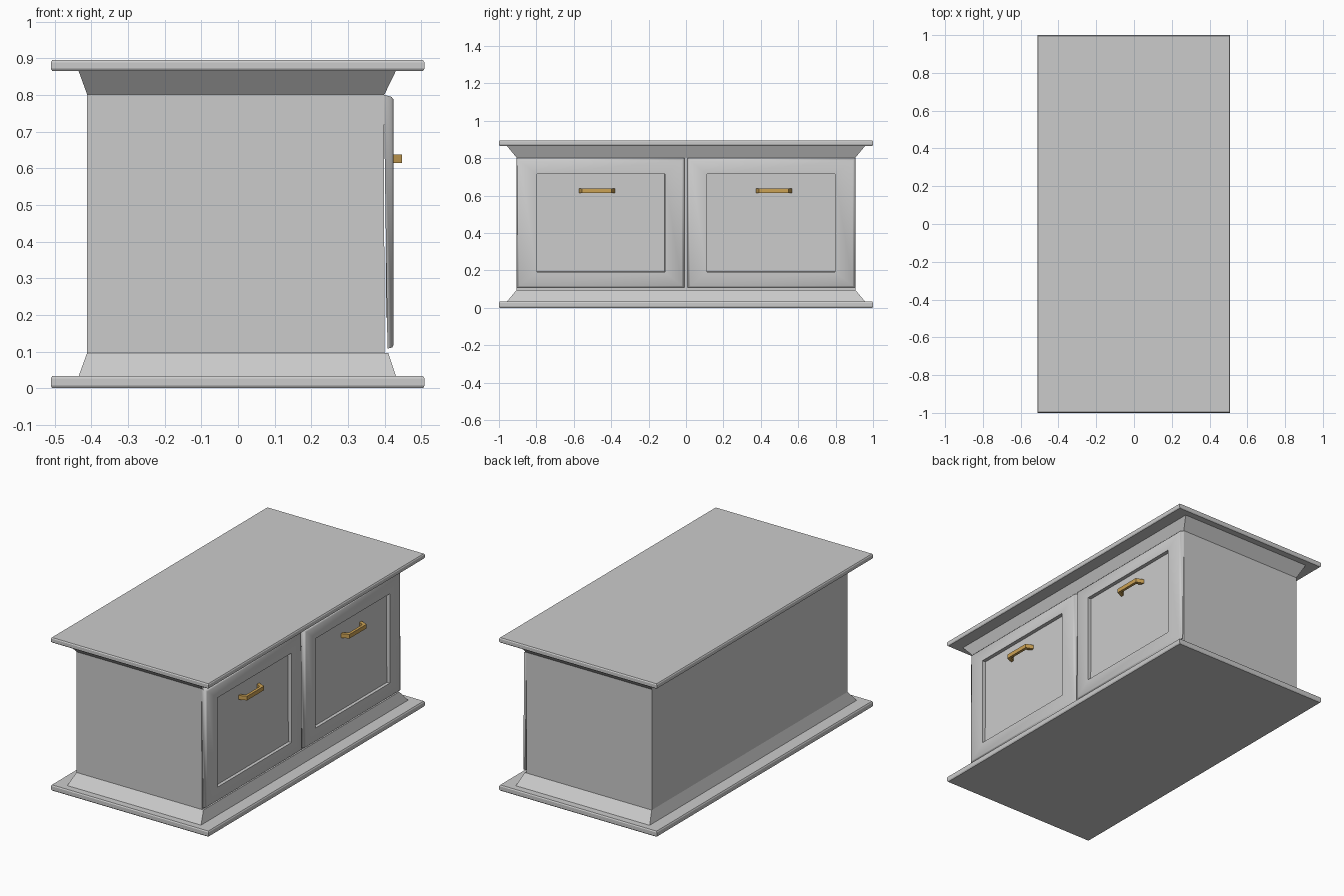
import bpy, bmesh
from math import radians

if "Cube" in bpy.data.objects:
    bpy.data.objects.remove(bpy.data.objects["Cube"])


def mesh_object(name, bm):
    bmesh.ops.recalc_face_normals(bm, faces=bm.faces)
    me = bpy.data.meshes.new(name)
    bm.to_mesh(me)
    bm.free()
    ob = bpy.data.objects.new(name, me)
    bpy.context.collection.objects.link(ob)
    return ob


def loft(name, rings):
    """Skin a stack of equal-length point loops and cap both ends."""
    bm = bmesh.new()
    loops = [[bm.verts.new(p) for p in r] for r in rings]
    n = len(loops[0])
    for a, b in zip(loops, loops[1:]):
        for i in range(n):
            j = (i + 1) % n
            bm.faces.new((a[i], a[j], b[j], b[i]))
    bm.faces.new(loops[0])
    bm.faces.new(loops[-1])
    return mesh_object(name, bm)


def rect_z(x0, x1, y, z):
    return [(x0, -y, z), (x1, -y, z), (x1, y, z), (x0, y, z)]


def rect_x(xb, xt, y0, y1, z0, z1):
    return [(xb, y0, z0), (xb, y1, z0), (xt, y1, z1), (xt, y0, z1)]


def slab(name, z0, z1):
    """Flat board with a stepped, chamfered rim."""
    h = z1 - z0
    return loft(name, [rect_z(-.507, .505, .996, z0),
                       rect_z(-.511, .509, 1.0, z0 + .2 * h),
                       rect_z(-.511, .509, 1.0, z1 - .2 * h),
                       rect_z(-.507, .505, .996, z1)])


# Base board, top board and the sloped mouldings next to them
slab("base_board", 0, .033)
slab("top_board", .866, .895)
loft("base_moulding", [rect_z(-.436, .432, .96, .03), rect_z(-.412, .410, .905, .096)])
loft("crown_moulding", [rect_z(-.412, .400, .905, .802), rect_z(-.436, .432, .96, .868)])

# Cabinet body
loft("cabinet_body", [rect_z(-.412, .400, .905, .09), rect_z(-.412, .398, .905, .81)])

brass = bpy.data.materials.new("brass")
brass.diffuse_color = (.60, .36, .09, 1)
brass.use_nodes = True
brass.node_tree.nodes["Principled BSDF"].inputs["Base Color"].default_value = brass.diffuse_color


def door(name, y0, y1, p0, p1):
    """Door with softened outer edge and recessed centre panel."""
    ob = loft(name, [
        rect_x(.408, .398, y0, y1, .108, .801),
        rect_x(.421, .419, y0 + .005, y1 - .005, .111, .795),
        rect_x(.425, .425, y0 + .014, y1 - .014, .118, .787),
        rect_x(.425, .425, p0, p1, .192, .715),
        rect_x(.404, .404, p0 + .001, p1 - .001, .193, .714)])
    bpy.context.view_layer.objects.active = ob
    ob.select_set(True)
    bpy.ops.object.shade_smooth_by_angle(angle=radians(65))
    ob.select_set(False)


def handle(name, yc):
    """Bent square bar with splayed legs."""
    w, t = .097, .018
    path = [(.402, -w), (.448, -w + t), (.448, w - t), (.402, w),
            (.402, w - t), (.432, w - 2 * t), (.432, -w + 2 * t), (.402, -w + t)]
    bm = bmesh.new()
    lo, hi = [[bm.verts.new((x, yc + y, z)) for x, y in path] for z in (.614, .638)]
    n = len(path)
    for i in range(n):
        j = (i + 1) % n
        bm.faces.new((lo[i], lo[j], hi[j], hi[i]))
    # caps split into two legs and a bar
    for loop in (lo, hi):
        for idx in ((0, 1, 6, 7), (1, 2, 5, 6), (2, 3, 4, 5)):
            bm.faces.new([loop[k] for k in idx])
    mesh_object(name, bm).data.materials.append(brass)


# Two doors with handles
door("left_door", -.905, -.009, -.797, -.113)
door("right_door", .009, .905, .111, .797)
handle("left_handle", -.477)
handle("right_handle", .470)
